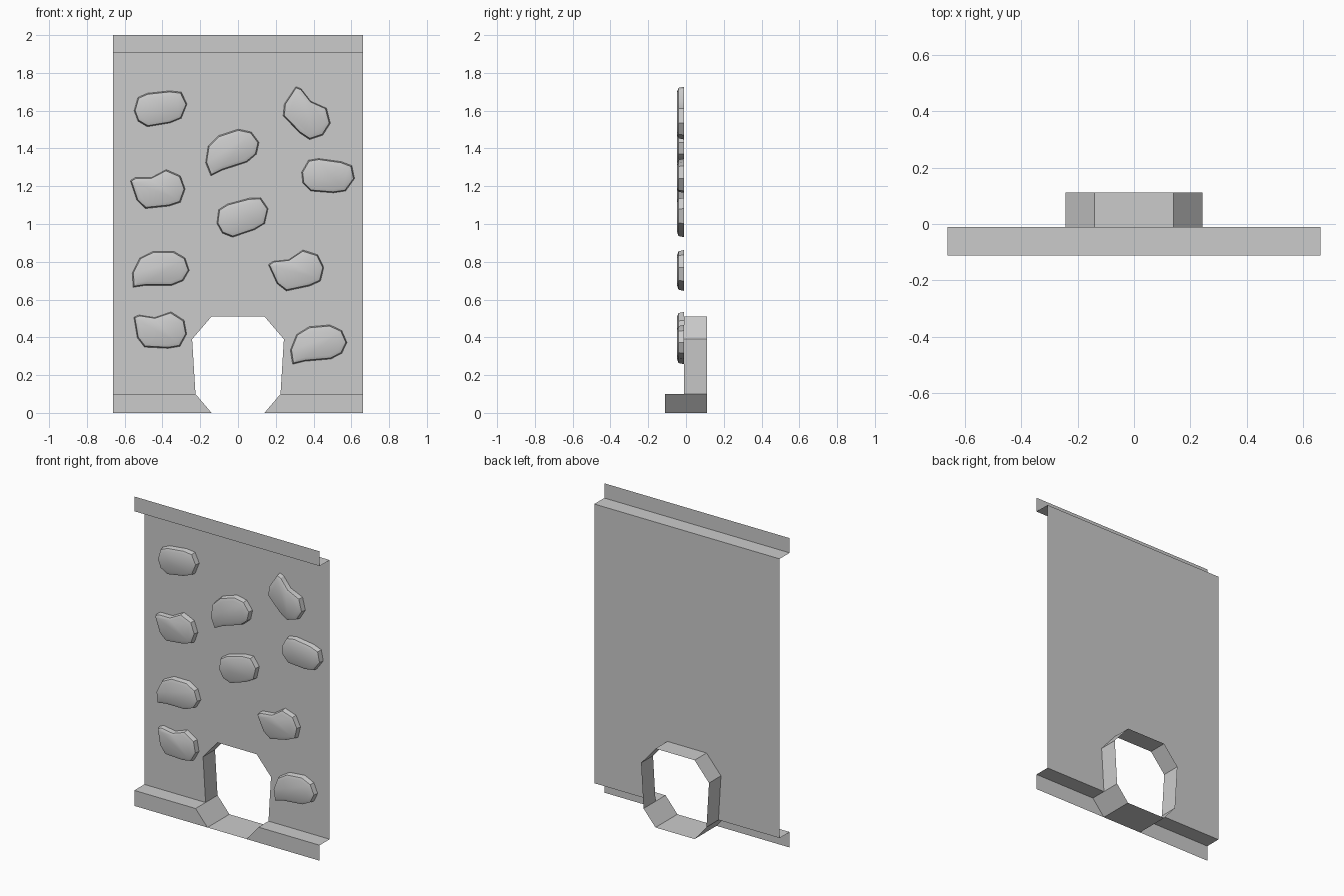
import bpy
from math import cos, sin, radians

if "Cube" in bpy.data.objects:
    bpy.data.objects.remove(bpy.data.objects["Cube"])

W, FRONT, WALL, BACK = 0.663, -0.112, -0.01, 0.112
LOW, HIGH = 0.1, 1.905


def make(name, verts, faces, smooth=None):
    mesh = bpy.data.meshes.new(name)
    mesh.from_pydata(verts, [], faces)
    mesh.update()
    ob = bpy.data.objects.new(name, mesh)
    bpy.context.collection.objects.link(ob)
    if smooth:
        bpy.ops.object.select_all(action='DESELECT')
        ob.select_set(True)
        bpy.context.view_layer.objects.active = ob
        bpy.ops.object.shade_smooth_by_angle(angle=radians(smooth))
    return ob


# Right half of the tunnel outline, then mirrored to a closed octagon
right = [(0.14, 0.0), (0.225, LOW), (0.243, 0.39), (0.14, 0.51)]
octagon = right + [(-x, z) for x, z in reversed(right)]

# Wall sheet with the tunnel mouth notched out of its lower edge
outline = [(-W, LOW), (-W, HIGH), (W, HIGH), (W, LOW)] + right[1:] \
    + [(-x, z) for x, z in reversed(right[1:])]
make("wall_panel", [(x, WALL, z) for x, z in outline], [list(range(len(outline)))[::-1]])

# Upper shelf and lip
profile = [(WALL, HIGH), (FRONT, HIGH), (FRONT, 2.0)]
make("top_lip", [(s * W, y, z) for y, z in profile for s in (-1, 1)],
     [(0, 2, 3, 1), (2, 4, 5, 3)])

# Lower ledge and skirt on both sides of the opening
for s, side in ((-1, "left"), (1, "right")):
    verts = [(s * W, WALL, LOW), (s * 0.225, WALL, LOW), (s * 0.225, FRONT, LOW),
             (s * W, FRONT, LOW), (s * W, FRONT, 0), (s * 0.14, FRONT, 0)]
    faces = [(0, 1, 2, 3), (3, 2, 5, 4)]
    make("bottom_skirt_" + side, verts, [f if s < 0 else f[::-1] for f in faces][::1])

# Tunnel ring behind the wall, plus its floor running forward to the skirt
n = len(octagon)
verts = [(x, y, z) for y in (WALL, BACK) for x, z in octagon]
make("tunnel_ring", verts, [(i, i + n, (i + 1) % n + n, (i + 1) % n) for i in range(n)])
trough = [octagon[i] for i in (6, 7, 0, 1)]
make("tunnel_floor", [(x, y, z) for y in (FRONT, WALL) for x, z in trough],
     [(i, i + 4, i + 5, i + 1) for i in range(3)])

# Three climbing hold outlines, relative to their middle
DOME = [(-.145, -.095), (-.15, -.02), (-.11, .06), (-.04, .095), (.07, .095), (.13, .06),
        (.152, -.005), (.12, -.06), (.06, -.085), (-.08, -.085)]
OVAL = [(-.14, -.01), (-.12, .06), (-.07, .082), (.05, .095), (.11, .088), (.14, .025),
        (.11, -.05), (.05, -.075), (-.07, -.095), (-.12, -.065)]
BEAN = [(-.145, .045), (-.12, .06), (-.035, .06), (.045, .103), (.12, .07), (.145, 0),
        (.12, -.07), (.06, -.09), (-.065, -.103), (-.11, -.06)]

holds = [(OVAL, -.41, 1.61, 0), (OVAL, .025, 1.035, 9), (OVAL, .475, 1.25, -14),
         (DOME, -.41, .76, 0), (DOME, .425, .365, 5), (DOME, -.035, 1.39, 18),
         (BEAN, -.425, 1.185, 0), (BEAN, .31, .755, 6), (BEAN, -.415, .44, -9),
         (BEAN, .36, 1.585, -52)]

# Each hold: nearly straight rim, narrow bevel, flat front
for k, (shape, cx, cz, deg) in enumerate(holds):
    c, s = cos(radians(deg)), sin(radians(deg))
    m = len(shape)
    verts = []
    for y, inset in ((WALL, 0), (-.04, .006), (-.047, .024)):
        for x, z in shape:
            x *= 1 - inset / .15
            z *= 1 - inset / .095
            verts.append((cx + c * x - s * z, y, cz + s * x + c * z))
    faces = [(r * m + i, r * m + (i + 1) % m, (r + 1) * m + (i + 1) % m, (r + 1) * m + i)
             for r in range(2) for i in range(m)]
    faces.append(list(range(2 * m, 3 * m)))
    # Outlines run clockwise seen from the front, so flip to face outward
    make("climbing_hold_%02d" % (k + 1), verts, [tuple(f)[::-1] for f in faces], 30)
